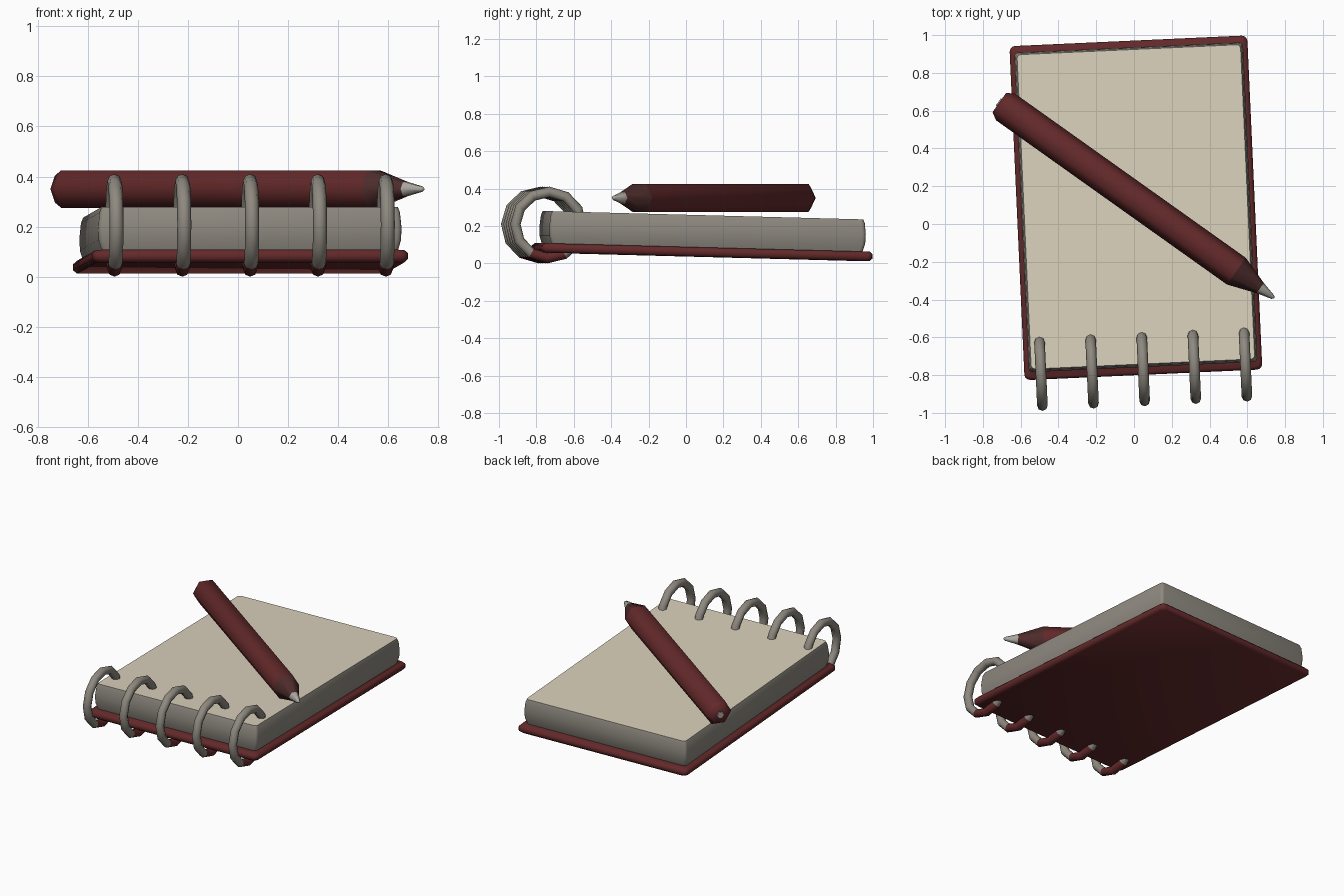
import bpy, bmesh
from math import sin, cos, pi, radians
from mathutils import Matrix, Vector

if "Cube" in bpy.data.objects:
    bpy.data.objects.remove(bpy.data.objects["Cube"])


def material(name, rgb):
    m = bpy.data.materials.new(name)
    m.diffuse_color = (*rgb, 1)
    m.use_nodes = True
    m.node_tree.nodes["Principled BSDF"].inputs["Base Color"].default_value = m.diffuse_color
    return m


RED = material("dark_red", (0.125, 0.022, 0.023))
BROWN = material("dark_brown_red", (0.075, 0.024, 0.024))
CREAM = material("cream_paper", (0.70, 0.64, 0.50))
GREY = material("warm_grey", (0.27, 0.25, 0.215))
LEAD = material("light_grey", (0.40, 0.38, 0.35))

# Notebook frame: turned slightly and propped up at the ring end
BOOK = (Matrix.Translation((0.01, 0.085, 0.035))
        @ Matrix.Rotation(radians(2.6), 4, 'Z')
        @ Matrix.Rotation(radians(-1.5), 4, 'X'))


def finish(name, bm, mats, matrix, angle):
    bmesh.ops.recalc_face_normals(bm, faces=bm.faces)
    bm.transform(matrix)
    me = bpy.data.meshes.new(name)
    bm.to_mesh(me)
    bm.free()
    for m in mats:
        me.materials.append(m)
    for p in me.polygons:
        p.use_smooth = True
    me.set_sharp_from_angle(angle=radians(angle))
    ob = bpy.data.objects.new(name, me)
    bpy.context.collection.objects.link(ob)
    return ob


def loft(name, sections, mats, bands, matrix, angle):
    """Skin closed sections; bands = material index of first cap, each band, last cap."""
    bm = bmesh.new()
    rings = [[bm.verts.new(p) for p in s] for s in sections]
    n = len(rings[0])
    bm.faces.new(rings[0]).material_index = bands[0]
    for k in range(len(rings) - 1):
        a, b = rings[k], rings[k + 1]
        for i in range(n):
            j = (i + 1) % n
            bm.faces.new((a[i], a[j], b[j], b[i])).material_index = bands[k + 1]
    bm.faces.new(rings[-1]).material_index = bands[-1]
    return finish(name, bm, mats, matrix, angle)


def rounded_rect(hx, hy, r, z, steps=3):
    pts = []
    for q, (sx, sy) in enumerate(((1, 1), (-1, 1), (-1, -1), (1, -1))):
        for i in range(steps + 1):
            a = (q + i / steps) * pi / 2
            pts.append((sx * (hx - r) + r * cos(a), sy * (hy - r) + r * sin(a), z))
    return pts


def hexagon(s, r):
    return [(s, r * cos(i * pi / 3), r * sin(i * pi / 3)) for i in range(6)]


# Backing cover with softened rim
loft("cover",
     [rounded_rect(0.63 - d, 0.885 - d, 0.03, z)
      for d, z in ((0.014, 0.0), (0.0, 0.013), (0.0, 0.037), (0.014, 0.05))],
     [RED], [0] * 5, BOOK, 60)

# Page block: grey edges that bow out a little, cream top sheet
loft("pages",
     [rounded_rect(0.606 - d, 0.847 - d, 0.02, z)
      for d, z in ((0.014, 0.049), (0.002, 0.09), (0.0, 0.14), (0.006, 0.20), (0.014, 0.222))],
     [GREY, CREAM], [0, 0, 0, 0, 0, 1], BOOK, 50)

# Binding rings, tinted red where they pass under the cover
MAJOR, MINOR, NU, NV = 0.177, 0.028, 12, 8
for k in range(5):
    bm = bmesh.new()
    grid = []
    for i in range(NU):
        u = 2 * pi * i / NU
        row = []
        for j in range(NV):
            v = 2 * pi * j / NV
            r = MAJOR + MINOR * cos(v)
            row.append(bm.verts.new((MINOR * sin(v), r * cos(u), r * sin(u))))
        grid.append(row)
    for i in range(NU):
        for j in range(NV):
            i2, j2 = (i + 1) % NU, (j + 1) % NV
            f = bm.faces.new((grid[i][j], grid[i2][j], grid[i2][j2], grid[i][j2]))
            c = f.calc_center_median()
            f.material_index = int(c.z < -0.14 and c.y > -0.1)
    place = BOOK @ Matrix.Translation(((k - 2) * 0.271, -0.85, 0.148))
    finish(f"ring_{k + 1}", bm, [GREY, RED], place, 80)

# Hexagonal pencil lying across the pages
start, tip = Vector((-0.713, 0.643, 0.35)), Vector((0.742, -0.392, 0.35))
d = tip - start
L = d.length
PENCIL = Matrix.Translation(start) @ d.to_track_quat('X', 'Z').to_matrix().to_4x4()
loft("pencil_body",
     [hexagon(0.0, 0.062), hexagon(0.04, 0.0866), hexagon(1.54, 0.0866)],
     [RED], [0] * 4, PENCIL, 62)
loft("pencil_cone",
     [hexagon(1.54, 0.0866), hexagon(1.695, 0.033)],
     [BROWN], [0] * 3, PENCIL, 62)
loft("pencil_tip",
     [hexagon(1.695, 0.033), hexagon(L - 0.01, 0.012), hexagon(L, 0.004)],
     [LEAD], [0] * 4, PENCIL, 62)
loft("pencil_core_end",
     [hexagon(-0.006, 0.022), hexagon(0.01, 0.024)],
     [LEAD], [0] * 3, PENCIL, 62)
